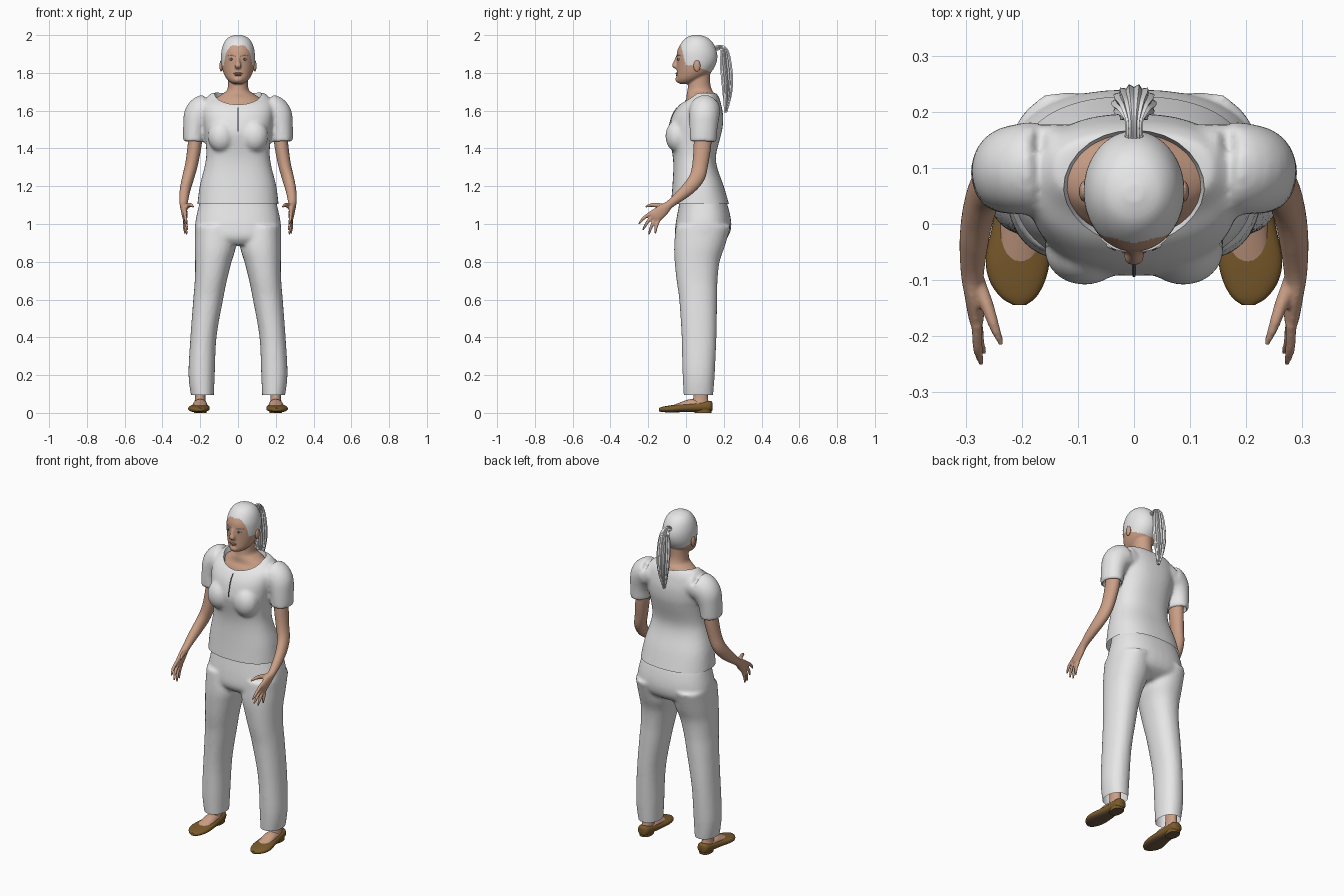
import bpy, bmesh, math
from mathutils import Vector, Matrix

cube = bpy.data.objects.get("Cube")
if cube:
    bpy.data.objects.remove(cube)


def material(name, *rgb):
    m = bpy.data.materials.new(name)
    m.use_nodes = True
    m.diffuse_color = (*rgb, 1)
    m.node_tree.nodes["Principled BSDF"].inputs["Base Color"].default_value = (*rgb, 1)
    return m


CLOTH = material("pale_grey", .8, .8, .8)
SKIN = material("skin", .6, .35, .24)
LIP = material("lip", .5, .25, .18)
SHOE = material("brown_leather", .2, .105, .025)
SOLE = material("dark_sole", .16, .1, .055)
DARK = material("dark_grey", .1, .1, .1)


def resample(rings, steps):
    """Catmull-Rom interpolation of rings (x, y, z, radius_u, radius_v)."""
    out = []
    last = len(rings) - 1
    for i in range(last):
        quad = [rings[min(max(k, 0), last)] for k in range(i - 1, i + 3)]
        for s in range(steps):
            t = s / steps
            out.append([b + .5 * t * (c - a + t * (2*a - 5*b + 4*c - d + t * (3*(b - c) + d - a)))
                        for a, b, c, d in zip(*quad)])
    return out + [list(rings[-1])]


def loft(bm, rings, axis=None, n=28, power=2, ridge=0, side=1, steps=4):
    """Closed tube through elliptical rings, square to the path or to a fixed axis."""
    rs = resample(rings, steps)
    loops = []
    for i, r in enumerate(rs):
        a, b = rs[max(i - 1, 0)], rs[min(i + 1, len(rs) - 1)]
        t = Vector(axis) if axis else (Vector(b[:3]) - Vector(a[:3])).normalized()
        u = Vector((1, 0, 0))
        u = (u - u.dot(t) * t).normalized()
        v = t.cross(u)
        loop = []
        for k in range(n):
            ang = math.tau * k / n
            c, s = math.cos(ang), math.sin(ang)
            c = math.copysign(abs(c) ** (2 / power), c)
            s = math.copysign(abs(s) ** (2 / power), s)
            w = 1 + ridge * math.cos(k * math.pi / 2)
            p = Vector(r[:3]) + w * (u * c * max(r[3], .001) + v * s * max(r[4], .001))
            loop.append(bm.verts.new((p.x * side, p.y, p.z)))
        loops.append(loop)
    for a, b in zip(loops, loops[1:]):
        for k in range(n):
            bm.faces.new((a[k], a[(k + 1) % n], b[(k + 1) % n], b[k]))
    bm.faces.new(loops[0])
    bm.faces.new(loops[-1])


def layers(rows, x=0):
    """Rows (z, half width, front y, back y) turned into rings."""
    return [(x, (f + b) / 2, z, w, (b - f) / 2) for z, w, f, b in rows]


def ball(bm, centre, radii):
    bmesh.ops.create_uvsphere(bm, u_segments=28, v_segments=18, radius=1,
                              matrix=Matrix.Translation(centre) @ Matrix.Diagonal((*radii, 1)))


def finish(name, bm, mats, voxel=0, smooth=4, cutter=None, mirror=False, trim=None, rule=None):
    bmesh.ops.recalc_face_normals(bm, faces=bm.faces)
    me = bpy.data.meshes.new(name)
    bm.to_mesh(me)
    ob = bpy.data.objects.new(name, me)
    bpy.context.collection.objects.link(ob)
    if voxel:
        m = ob.modifiers.new("Blend", "REMESH")
        m.mode, m.voxel_size = "VOXEL", voxel
        m = ob.modifiers.new("Relax", "SMOOTH")
        m.factor, m.iterations = .5, smooth
    if cutter:
        m = ob.modifiers.new("Opening", "BOOLEAN")
        m.operation, m.solver, m.object = "DIFFERENCE", "EXACT", cutter
    if mirror:
        m = ob.modifiers.new("Mirror", "MIRROR")
        m.use_mirror_merge = False
    bpy.context.view_layer.update()
    baked = bpy.data.meshes.new_from_object(ob.evaluated_get(bpy.context.evaluated_depsgraph_get()))
    ob.modifiers.clear()
    ob.data = baked
    baked.name = name
    if trim is not None:
        bm.clear()
        bm.from_mesh(baked)
        bmesh.ops.bisect_plane(bm, geom=bm.verts[:] + bm.edges[:] + bm.faces[:],
                               plane_co=(0, 0, trim), plane_no=(0, 0, 1), clear_inner=True)
        bm.to_mesh(baked)
    bm.free()
    baked.materials.clear()
    for m in mats:
        baked.materials.append(m)
    for p in baked.polygons:
        p.material_index = int(rule(p)) if rule else 0
    if cutter:
        bpy.data.objects.remove(cutter)
    bpy.ops.object.select_all(action="DESELECT")
    ob.select_set(True)
    bpy.context.view_layer.objects.active = ob
    bpy.ops.object.shade_smooth_by_angle(angle=math.radians(50))
    return ob


def cutter(*balls):
    bm = bmesh.new()
    for b in balls:
        ball(bm, *b)
    ob = finish("cutter", bm, [])
    ob.hide_render = True
    return ob


UP = (0, 0, 1)

# Shirt: torso, bust and sleeves blended, then neck and cuffs hollowed
bm = bmesh.new()
loft(bm, layers([(1.08, .218, -.082, .235), (1.2, .203, -.072, .2), (1.3, .178, -.067, .165),
                 (1.37, .168, -.072, .16), (1.47, .174, -.092, .185), (1.52, .182, -.088, .195),
                 (1.58, .19, -.07, .196), (1.63, .19, -.036, .187), (1.665, .17, .008, .177),
                 (1.695, .14, .035, .16)]), UP, n=40, power=2.4)
for s in (1, -1):
    ball(bm, (s * .088, -.045, 1.465), (.072, .064, .085))
    loft(bm, [(.1, .1, 1.6, .07, .075), (.17, .1, 1.605, .082, .082), (.21, .097, 1.575, .078, .08),
              (.229, .093, 1.51, .062, .074), (.234, .09, 1.435, .056, .07)], side=s)
holes = cutter(((0, .06, 1.74), (.13, .112, .2)),
               *[((s * .234, .09, 1.43), (.047, .06, .05)) for s in (1, -1)])
shirt = finish("shirt", bm, [CLOTH], .01, 5, holes, trim=1.105)

# Front slit laid on the shirt surface
bm = bmesh.new()
bpy.context.view_layer.update()
path = []
for i in range(6):
    hit, at, _, _ = shirt.ray_cast(Vector((0, -1, 1.49 + i * .025)), Vector((0, 1, 0)))
    if hit:
        path.append((0, at.y, at.z, .003, .003))
loft(bm, path, n=8)
finish("shirt_slit", bm, [DARK])

# Trousers
bm = bmesh.new()
loft(bm, layers([(1.15, .195, -.03, .19), (1.1, .207, -.037, .22), (1, .227, -.055, .24),
                 (.93, .222, -.058, .22), (.89, .17, -.03, .15)]), UP, n=40, power=2.4)
for s in (1, -1):
    rows = [(.99, .227, .02, -.055, .238), (.88, .229, .012, -.063, .205), (.8, .227, .034, -.06, .178),
            (.7, .229, .059, -.05, .167), (.6, .237, .079, -.036, .165), (.4, .252, .114, -.023, .161),
            (.2, .262, .123, -.018, .152), (.07, .245, .129, -.011, .142)]
    loft(bm, [((o + i) / 2, (f + b) / 2, z, (o - i) / 2, (b - f) / 2) for z, o, i, f, b in rows],
         UP, power=2.2, side=s)
finish("trousers", bm, [CLOTH], .01, 5, trim=.095)


# Head and neck, with the hair cap coloured by its hairline
def is_hair(p):
    x, y, z = p.center
    return z > 1.945 or (y > -.01 - .25 * (z - 1.88) and z > 1.84 - .4 * max(0, y - .04))


bm = bmesh.new()
loft(bm, layers([(2.001, .015, .04, .07), (1.988, .05, .004, .112), (1.96, .074, -.024, .142),
                 (1.92, .087, -.045, .161), (1.88, .09, -.05, .166), (1.84, .087, -.049, .156),
                 (1.8, .077, -.049, .13), (1.77, .061, -.05, .09), (1.75, .04, -.045, .05),
                 (1.741, .018, -.03, .02)]), UP, n=40)
loft(bm, layers([(1.83, .055, .02, .13), (1.75, .053, .012, .128), (1.71, .058, .008, .137),
                 (1.69, .082, .004, .15), (1.66, .125, 0, .16), (1.63, .135, -.018, .165),
                 (1.58, .135, -.03, .165)]), UP, n=40)
loft(bm, [(0, -.042, 1.893, .008, .009), (0, -.053, 1.86, .011, .013),
          (0, -.059, 1.836, .018, .015), (0, -.049, 1.822, .012, .01)], UP)
ball(bm, (0, -.04, 1.765), (.025, .016, .018))
finish("head", bm, [SKIN, CLOTH], .005, 3, rule=is_hair)

# Facial features
bm = bmesh.new()
ball(bm, (.089, .058, 1.837), (.009, .018, .03))
finish("ears", bm, [SKIN], mirror=True)
bm = bmesh.new()
ball(bm, (0, -.047, 1.797), (.024, .008, .005))
ball(bm, (0, -.046, 1.788), (.02, .008, .005))
finish("lips", bm, [LIP])
bm = bmesh.new()
ball(bm, (.034, -.038, 1.872), (.015, .007, .006))
finish("eyes", bm, [CLOTH], mirror=True)
bm = bmesh.new()
ball(bm, (.034, -.043, 1.872), (.006, .004, .006))
finish("irises", bm, [DARK], mirror=True)
bm = bmesh.new()
loft(bm, [(.015, -.047, 1.888, .002, .003), (.036, -.041, 1.894, .003, .003),
          (.057, -.026, 1.889, .002, .002)], UP, n=10)
finish("eyebrows", bm, [CLOTH], mirror=True)

# Ponytail with ridged strands
bm = bmesh.new()
loft(bm, [(0, .15, 1.925, .016, .014), (0, .18, 1.935, .014, .013), (0, .203, 1.915, .026, .02),
          (0, .21, 1.85, .035, .029), (0, .218, 1.76, .036, .029), (0, .218, 1.68, .027, .022),
          (0, .21, 1.59, .007, .007)], n=56, ridge=.1)
finish("ponytail", bm, [CLOTH])

# Arms with hands
bm = bmesh.new()
loft(bm, [(.222, .092, 1.52, .036, .044), (.228, .088, 1.43, .037, .047), (.245, .076, 1.32, .034, .042),
          (.263, .06, 1.25, .032, .041), (.277, .02, 1.195, .029, .036), (.285, -.03, 1.15, .026, .029),
          (.288, -.085, 1.105, .021, .022), (.286, -.12, 1.076, .017, .032),
          (.281, -.162, 1.042, .014, .036), (.28, -.175, 1.031, .009, .03)])
tips = [(.272, -.25, 1), (.267, -.23, .966), (.271, -.197, .944), (.28, -.162, .948)]
for tip, k in zip(tips, (.027, .009, -.009, -.027)):
    base = Vector((.28, -.16 - .62 * k, 1.044 + .78 * k))
    mid = base.lerp(Vector(tip), .55) + Vector((.003, -.004, .004))
    loft(bm, [(*base, .01, .01), (*mid, .009, .009), (*tip, .005, .005)], n=12)
loft(bm, [(.28, -.1, 1.09, .014, .016), (.262, -.145, 1.098, .012, .013),
          (.248, -.185, 1.1, .009, .01), (.236, -.215, 1.09, .005, .005)], n=14)
finish("arms", bm, [SKIN], .005, 2, mirror=True)

# Ankles and feet
bm = bmesh.new()
loft(bm, [(.2, .08, .25, .032, .04), (.2, .078, .1, .027, .037), (.2, .075, .05, .031, .045),
          (.2, .075, .02, .03, .04)], UP)
loft(bm, [(.2, .09, .042, .03, .02), (.2, .03, .045, .036, .028), (.202, -.02, .036, .038, .022),
          (.205, -.075, .024, .036, .014)])
finish("feet", bm, [SKIN], mirror=True)

# Slip-on shoes with dark soles and low heels
bm = bmesh.new()
loft(bm, [(.2, .14, .034, .013, .02), (.2, .126, .036, .033, .028), (.2, .06, .031, .042, .026),
          (.202, 0, .027, .05, .023), (.207, -.06, .023, .057, .02), (.208, -.1, .02, .05, .017),
          (.206, -.13, .018, .032, .013), (.204, -.144, .017, .012, .008)],
     (0, -1, 0), power=2.4)
opening = cutter(((.202, .03, .072), (.038, .095, .047)))
finish("shoes", bm, [SHOE, SOLE], cutter=opening, mirror=True,
       rule=lambda p: p.normal.z < -.75)
bm = bmesh.new()
loft(bm, [(.2, .09, 0, .033, .045), (.2, .09, .018, .034, .046)], UP, power=2.4, steps=1)
finish("heels", bm, [SHOE, SOLE], mirror=True, rule=lambda p: p.normal.z < -.75)
